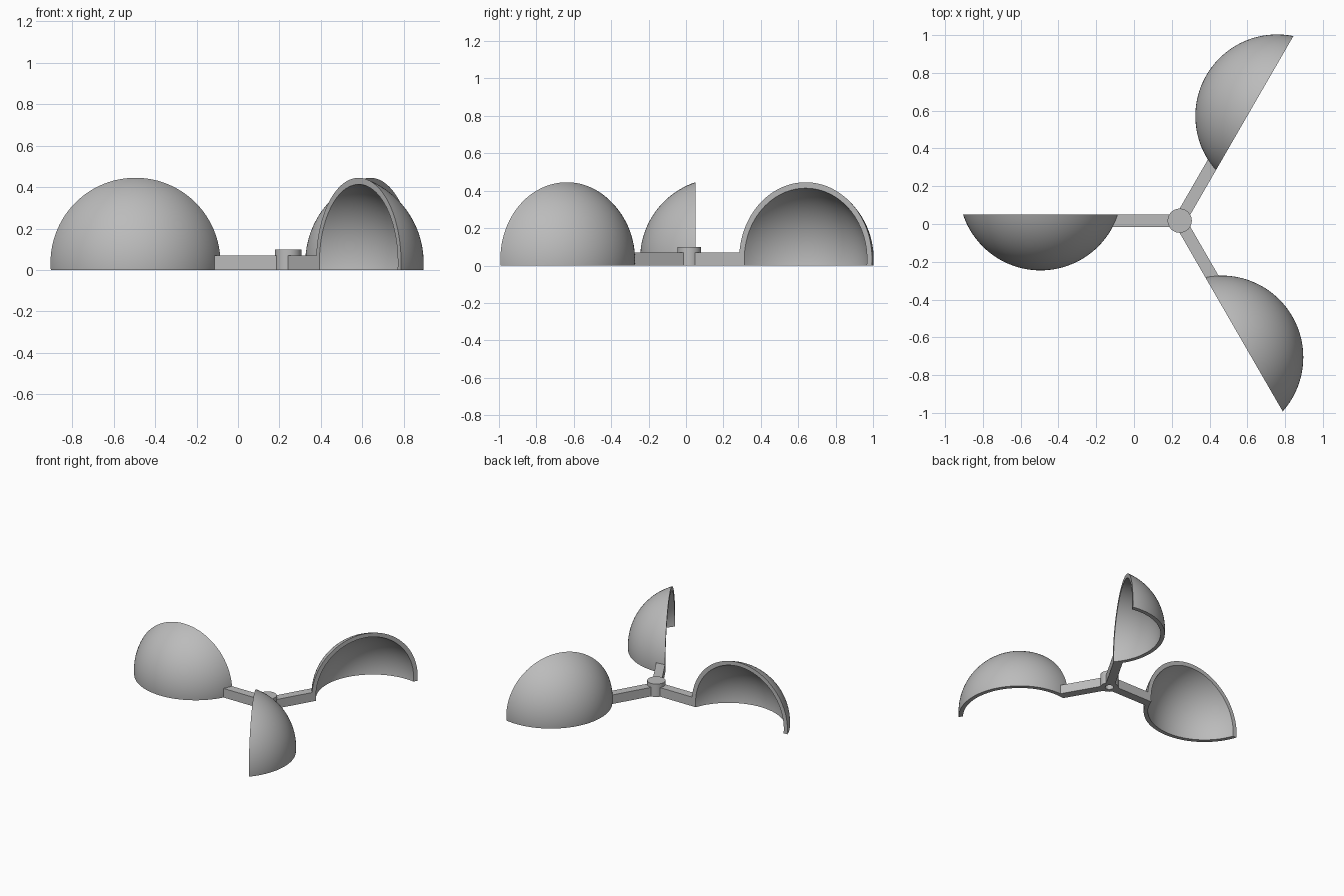
import bpy, bmesh
from math import radians, sin, cos, acos, pi
from mathutils import Matrix, Vector

if "Cube" in bpy.data.objects:
    bpy.data.objects.remove(bpy.data.objects["Cube"], do_unlink=True)

# One plain grey for everything
GREY = (0.5, 0.5, 0.5, 1)
grey = bpy.data.materials.new("light grey")
grey.use_nodes = True
grey.diffuse_color = GREY
grey.node_tree.nodes["Principled BSDF"].inputs["Base Color"].default_value = GREY

HUB = Matrix.Translation((0.242, 0.0175, 0))
ARM_HALF, ARM_TOP = 0.0325, 0.07
CUP_DIST, CUP_R, WALL, CUT = 0.737, 0.4325, 0.03, 0.137


def lathe(profile, steps):
    """Spin a (radius, height) profile around z."""
    bm = bmesh.new()
    verts = [bm.verts.new((r, 0, h)) for r, h in profile]
    edges = [bm.edges.new(pair) for pair in zip(verts, verts[1:])]
    bmesh.ops.spin(bm, geom=verts + edges, cent=(0, 0, 0), axis=(0, 0, 1),
                   angle=2 * pi, steps=steps)
    bmesh.ops.remove_doubles(bm, verts=bm.verts, dist=1e-5)
    return bm


def finish(bm, name, matrix):
    bmesh.ops.recalc_face_normals(bm, faces=bm.faces)
    mesh = bpy.data.meshes.new(name)
    bm.to_mesh(mesh)
    bm.free()
    mesh.materials.append(grey)
    obj = bpy.data.objects.new(name, mesh)
    obj.matrix_world = matrix
    bpy.context.collection.objects.link(obj)
    bpy.ops.object.select_all(action='DESELECT')
    obj.select_set(True)
    bpy.context.view_layer.objects.active = obj
    bpy.ops.object.shade_smooth_by_angle(angle=radians(30))


def arc(radius, n=24):
    """Sphere profile from the pole to the rim plane."""
    end = acos(CUT / radius)
    return [(radius * sin(end * i / n), -radius * cos(end * i / n)) for i in range(n + 1)]


def make_cup():
    # Thick spherical bowl, opening towards +y, trimmed flat at the ground
    bm = lathe(arc(CUP_R) + arc(CUP_R - WALL)[::-1], 96)
    place = Matrix.Translation((-CUP_DIST, ARM_HALF + CUT, ARM_TOP / 2))
    bm.transform(place @ Matrix.Rotation(-pi / 2, 4, 'X'))
    cut = bmesh.ops.bisect_plane(bm, geom=bm.verts[:] + bm.edges[:] + bm.faces[:],
                                 plane_co=(0, 0, 0), plane_no=(0, 0, -1), clear_outer=True)
    rim = [e for e in cut["geom_cut"] if isinstance(e, bmesh.types.BMEdge)]
    bmesh.ops.contextual_create(bm, geom=rim)
    return bm


def make_arm():
    # Square bar from inside the hub to inside the cup wall
    start, end = -0.05, -0.357
    bm = bmesh.new()
    bmesh.ops.create_cube(bm, size=1)
    bmesh.ops.scale(bm, vec=(start - end, 2 * ARM_HALF, ARM_TOP), verts=bm.verts)
    bmesh.ops.translate(bm, vec=Vector(((start + end) / 2, 0, ARM_TOP / 2)), verts=bm.verts)
    return bm


# Hub with a blind axle hole underneath
finish(lathe([(0, 0.1), (0.064, 0.1), (0.064, 0), (0.03, 0), (0.03, 0.07), (0, 0.07)], 48),
       "hub", HUB)

# Three arms, each carrying a cup
for side, angle in (("right", 0), ("front_left", 120), ("back_left", -120)):
    turn = HUB @ Matrix.Rotation(radians(angle), 4, 'Z')
    finish(make_arm(), side + "_arm", turn)
    finish(make_cup(), side + "_cup", turn)
